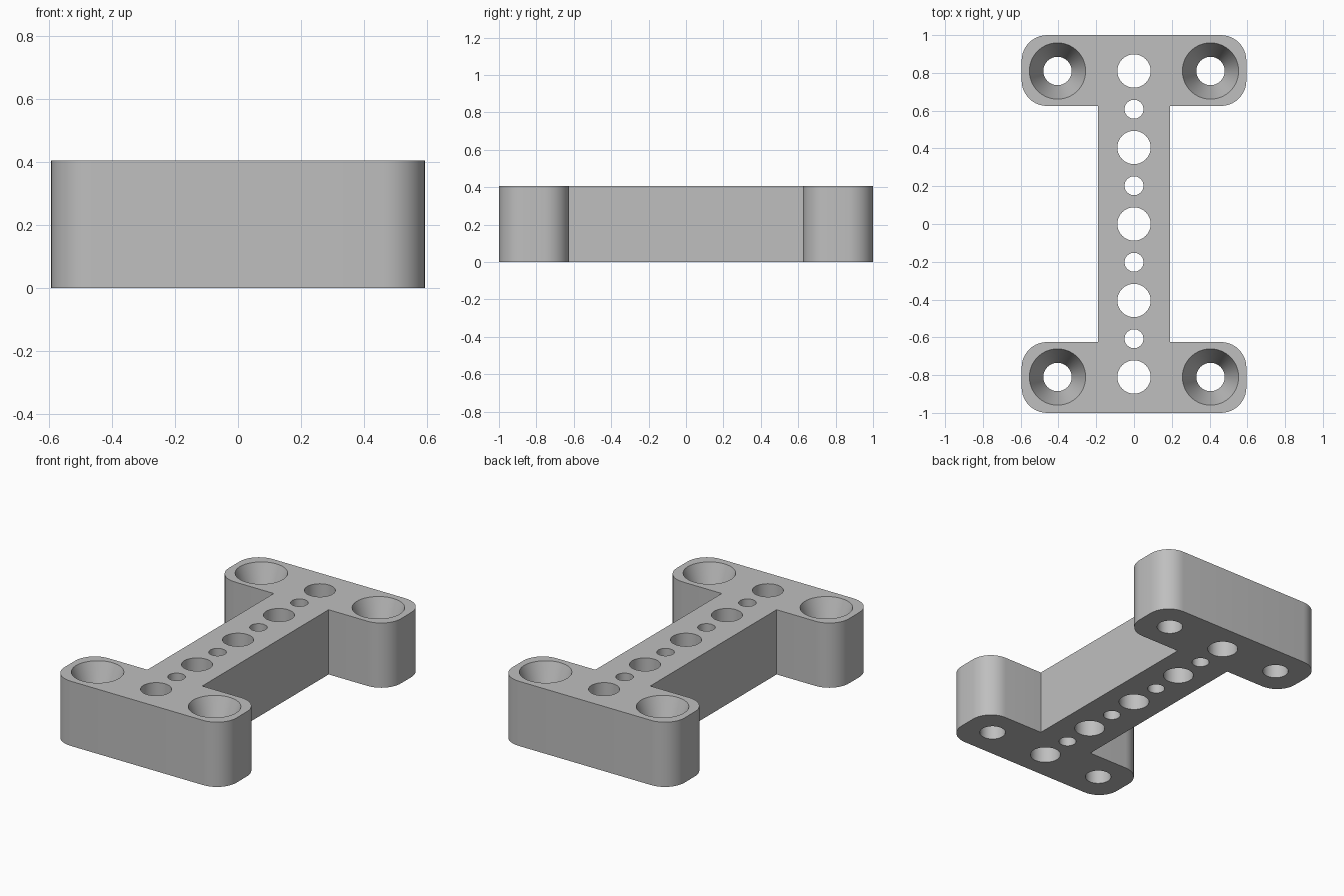
import bpy, bmesh, math

if "Cube" in bpy.data.objects:
    bpy.data.objects.remove(bpy.data.objects["Cube"], do_unlink=True)

HEIGHT = 0.405
HALF_W, FLANGE_IN, WEB, CORNER = 0.595, 0.625, 0.19, 0.135
PITCH = 0.405

grey = bpy.data.materials.new("plain grey")
grey.use_nodes = True
grey.diffuse_color = (0.52, 0.52, 0.52, 1)
grey.node_tree.nodes["Principled BSDF"].inputs["Base Color"].default_value = grey.diffuse_color


def make_object(name, bm):
    bmesh.ops.recalc_face_normals(bm, faces=bm.faces)
    mesh = bpy.data.meshes.new(name)
    bm.to_mesh(mesh)
    bm.free()
    obj = bpy.data.objects.new(name, mesh)
    bpy.context.collection.objects.link(obj)
    return obj


def arc(cx, cy, start, steps=10):
    angles = [math.radians(start + 90 * i / steps) for i in range(steps + 1)]
    return [(cx + CORNER * math.cos(a), cy + CORNER * math.sin(a)) for a in angles]


def lathe_cutter(bm, x, y, profile, sides=64):
    """Closed round cutter from (radius, height) rings."""
    rings = []
    for r, z in profile:
        rings.append([bm.verts.new((x + r * math.cos(math.tau * i / sides),
                                    y + r * math.sin(math.tau * i / sides), z))
                      for i in range(sides)])
    for low, high in zip(rings, rings[1:]):
        for i in range(sides):
            j = (i + 1) % sides
            bm.faces.new((low[i], low[j], high[j], high[i]))
    bm.faces.new(rings[0][::-1])
    bm.faces.new(rings[-1])


# I-shaped outline: back half, then the same half turned around
cx = HALF_W - CORNER
half = [(WEB, FLANGE_IN)]
half += arc(cx, FLANGE_IN + CORNER, -90)
half += arc(cx, 1 - CORNER, 0)
half += arc(-cx, 1 - CORNER, 90)
half += arc(-cx, FLANGE_IN + CORNER, 180)
half += [(-WEB, FLANGE_IN)]
outline = half + [(-x, -y) for x, y in half]

bm = bmesh.new()
base = bm.faces.new([bm.verts.new((x, y, 0)) for x, y in outline])
top = bmesh.ops.extrude_face_region(bm, geom=[base])["geom"]
bmesh.ops.translate(bm, vec=(0, 0, HEIGHT),
                    verts=[v for v in top if isinstance(v, bmesh.types.BMVert)])
bracket = make_object("mounting_bracket", bm)
bracket.data.materials.append(grey)

# Row of alternating large and small holes, plus four countersunk screw holes
bm = bmesh.new()
over = 0.05
for i in range(-4, 5):
    radius = 0.088 if i % 2 == 0 else 0.05
    lathe_cutter(bm, 0, i * PITCH / 2, [(radius, -over), (radius, HEIGHT + over)])
for sx in (-1, 1):
    for sy in (-1, 1):
        lathe_cutter(bm, sx * PITCH, sy * 2 * PITCH,
                     [(0.075, -over), (0.075, HEIGHT / 2),
                      (0.149, HEIGHT), (0.149, HEIGHT + over)])
cutter = make_object("hole_cutters", bm)
cutter.hide_render = True
cutter.data.materials.append(grey)

# Cut the holes and keep only the finished part
cut = bracket.modifiers.new("holes", 'BOOLEAN')
cut.operation = 'DIFFERENCE'
cut.solver = 'EXACT'
cut.object = cutter
bpy.ops.object.select_all(action='DESELECT')
bracket.select_set(True)
bpy.context.view_layer.objects.active = bracket
bpy.ops.object.modifier_apply(modifier=cut.name)
bpy.data.objects.remove(cutter, do_unlink=True)
bpy.ops.object.shade_smooth_by_angle(angle=math.radians(15))
